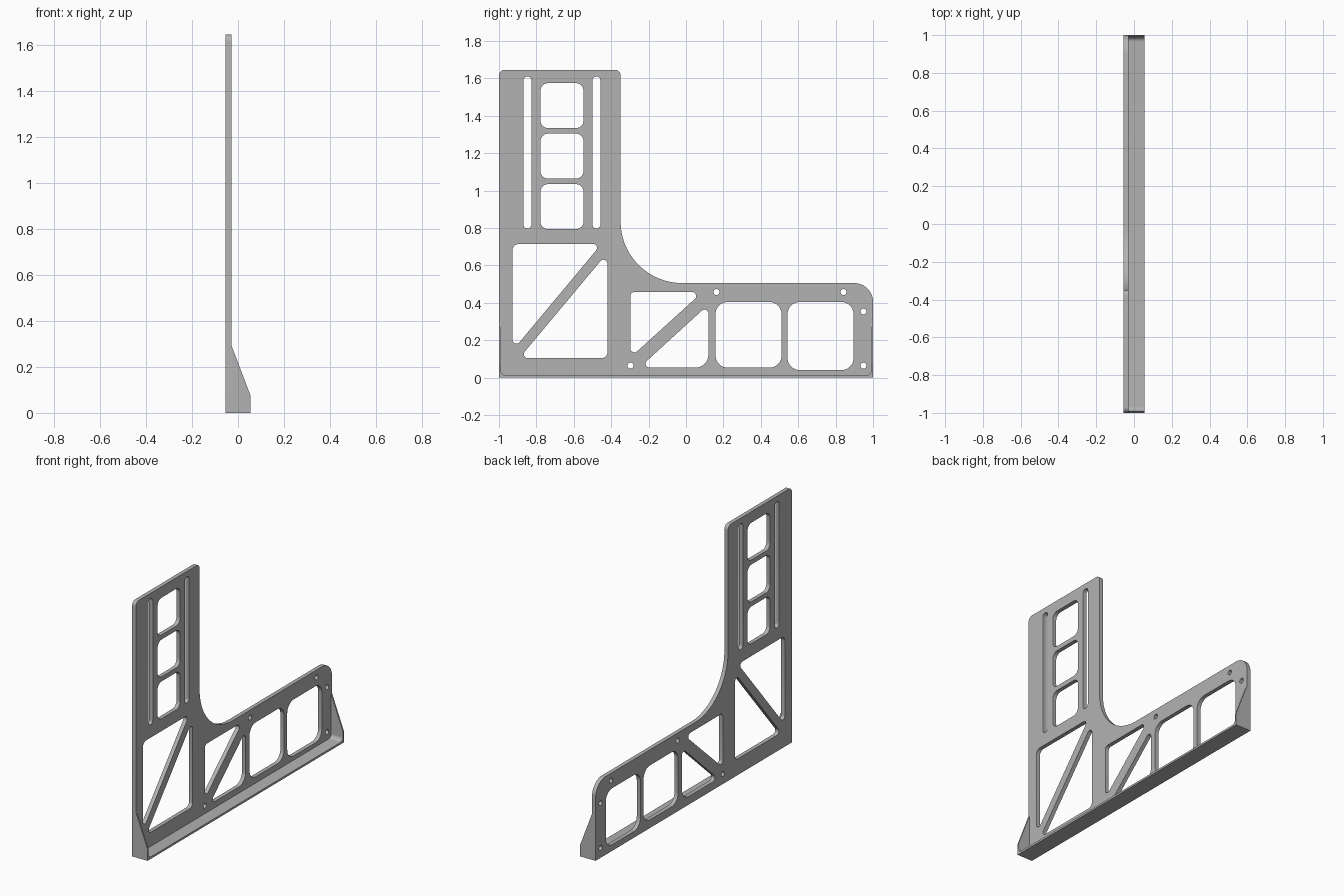
import bpy, bmesh, math
from mathutils import Vector

cube = bpy.data.objects.get("Cube")
if cube:
    bpy.data.objects.remove(cube, do_unlink=True)

GREY = (0.45, 0.45, 0.45, 1.0)
mat = bpy.data.materials.new("plain grey")
mat.use_nodes = True
mat.diffuse_color = GREY
mat.node_tree.nodes["Principled BSDF"].inputs["Base Color"].default_value = GREY

SIDE = (math.pi / 2, 0, math.pi / 2)   # profile drawn in y, z
FRONT = (math.pi / 2, 0, 0)            # profile drawn in x, z


def rounded(corners, steps=8):
    """Polygon from (u, v, radius) corners, each replaced by a tangent arc."""
    pts = []
    for i, (u, v, r) in enumerate(corners):
        p = Vector((u, v))
        if r == 0:
            pts.append(p)
            continue
        a = (Vector(corners[i - 1][:2]) - p).normalized()
        b = (Vector(corners[(i + 1) % len(corners)][:2]) - p).normalized()
        half = a.angle(b) / 2
        centre = p + (a + b).normalized() * (r / math.sin(half))
        start = p + a * (r / math.tan(half)) - centre
        end = p + b * (r / math.tan(half)) - centre
        sweep = math.pi - 2 * half
        for k in range(steps + 1):
            t = k / steps
            pts.append(centre + (start * math.sin((1 - t) * sweep)
                                 + end * math.sin(t * sweep)) / math.sin(sweep))
    return pts


def rect(u0, u1, v0, v1, r):
    return rounded([(u0, v0, r), (u1, v0, r), (u1, v1, r), (u0, v1, r)])


def circle(u, v, r, n=20):
    return [Vector((u + r * math.cos(k * math.tau / n),
                    v + r * math.sin(k * math.tau / n))) for k in range(n)]


def sheet(name, loops, thickness, location, rotation):
    """Extrude an outline, with any further loops as holes, into a solid."""
    curve = bpy.data.curves.new(name, "CURVE")
    curve.dimensions = "2D"
    curve.fill_mode = "BOTH"
    curve.extrude = thickness / 2
    for pts in loops:
        spline = curve.splines.new("POLY")
        spline.points.add(len(pts) - 1)
        for point, p in zip(spline.points, pts):
            point.co = (p[0], p[1], 0, 1)
        spline.use_cyclic_u = True
    temp = bpy.data.objects.new(name + " outline", curve)
    bpy.context.collection.objects.link(temp)
    deps = bpy.context.evaluated_depsgraph_get()
    mesh = bpy.data.meshes.new_from_object(temp.evaluated_get(deps))
    bpy.data.objects.remove(temp, do_unlink=True)
    bpy.data.curves.remove(curve)

    bm = bmesh.new()
    bm.from_mesh(mesh)
    bmesh.ops.remove_doubles(bm, verts=bm.verts, dist=0.0002)
    bmesh.ops.recalc_face_normals(bm, faces=bm.faces)
    bm.to_mesh(mesh)
    bm.free()
    mesh.materials.clear()
    mesh.materials.append(mat)
    obj = bpy.data.objects.new(name, mesh)
    obj.location, obj.rotation_euler = location, rotation
    bpy.context.collection.objects.link(obj)
    bpy.ops.object.select_all(action="DESELECT")
    obj.select_set(True)
    bpy.context.view_layer.objects.active = obj
    bpy.ops.object.shade_smooth_by_angle(angle=math.radians(30))
    return obj


# L-shaped plate outline
outline = rounded([(-1, 0, 0), (1, 0, 0), (1, 0.505, 0.1),
                   (-0.35, 0.505, 0.33), (-0.35, 1.645, 0.03),
                   (-1, 1.645, 0.03)], 14)
holes = []

# Tower: two long slots and three windows
for u in (-0.869, -0.5):
    holes.append(rect(u, u + 0.042, 0.797, 1.61, 0.0205))
for v in (0.794, 1.064, 1.334):
    holes.append(rect(-0.778, -0.548, v, v + 0.24, 0.04))

# Triangular openings either side of the diagonal braces
R = 0.021
holes += [
    rounded([(-0.928, 0.714, 0.035), (-0.452, 0.714, R), (-0.928, 0.144, R)]),
    rounded([(-0.42, 0.667, R), (-0.891, 0.104, R), (-0.42, 0.104, 0.03)]),
    rounded([(-0.297, 0.457, R), (0.088, 0.457, R), (-0.297, 0.108, R)]),
    rounded([(0.12, 0.39, R), (-0.249, 0.053, R), (0.12, 0.053, 0.07)]),
]

# Arm windows and screw holes
holes.append(rect(0.158, 0.511, 0.053, 0.404, 0.065))
holes.append(rect(0.543, 0.896, 0.04, 0.404, 0.065))
for u, v in ((0.163, 0.457), (0.842, 0.457), (0.949, 0.353),
             (0.949, 0.064), (-0.297, 0.064)):
    holes.append(circle(u, v, 0.016))

sheet("main_plate", [outline] + holes, 0.026, (-0.042, 0, 0), SIDE)

# Base flange with short upturned ends and filleted inner corners
W, F, BEND = 0.99, 0.013, 0.074
channel = rounded([(-1, 0, 0), (1, 0, 0), (1, BEND, 0), (W, BEND, 0),
                   (W, F, 0.025), (-W, F, 0.025), (-W, BEND, 0), (-1, BEND, 0)])
sheet("base_flange", [channel], 0.084, (0.013, 0, 0), SIDE)

# Sloping end gussets
for name, side in (("front_gusset", -1), ("back_gusset", 1)):
    sheet(name, [[(-0.029, BEND), (0.055, BEND), (-0.029, 0.295)]],
          0.01, (0, side * 0.995, 0), FRONT)
